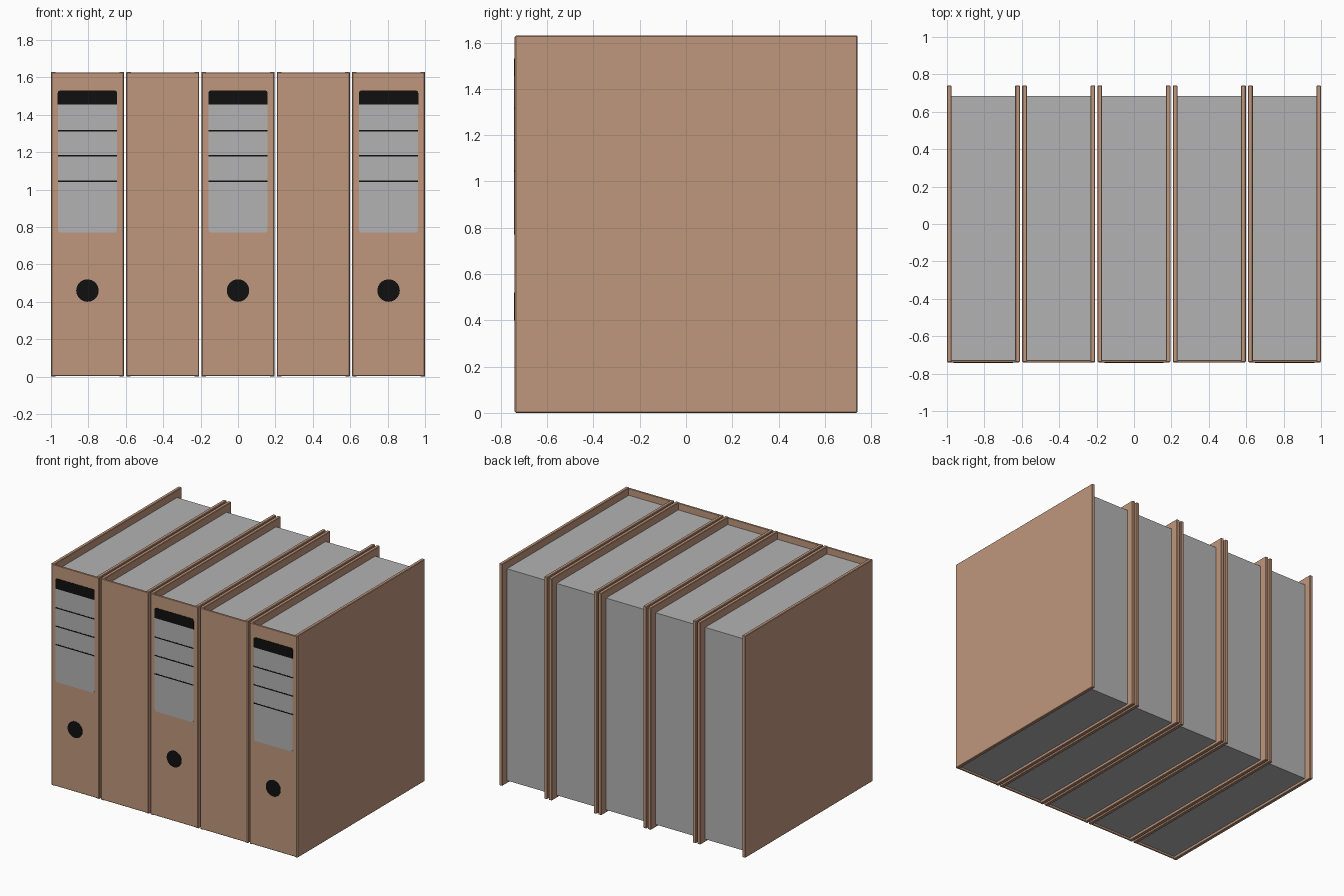
import bpy, bmesh, math

cube = bpy.data.objects.get("Cube")
if cube:
    bpy.data.objects.remove(cube, do_unlink=True)


def material(name, color):
    m = bpy.data.materials.new(name)
    m.use_nodes = True
    m.diffuse_color = (*color, 1)
    m.node_tree.nodes["Principled BSDF"].inputs["Base Color"].default_value = (*color, 1)
    return m


BOARD = material("tan cardboard", (0.53, 0.31, 0.205))
PAPER = material("light grey paper", (0.45, 0.45, 0.45))
BLACK = material("black", (0.005, 0.005, 0.005))


def finish(name, bm, mat):
    bmesh.ops.recalc_face_normals(bm, faces=bm.faces)
    mesh = bpy.data.meshes.new(name)
    bm.to_mesh(mesh)
    bm.free()
    mesh.materials.append(mat)
    obj = bpy.data.objects.new(name, mesh)
    bpy.context.collection.objects.link(obj)
    return obj


def box(name, x, y, z, mat, bevel=0):
    """Box from (min, max) ranges on each axis."""
    bm = bmesh.new()
    bmesh.ops.create_cube(bm, size=1)
    for v in bm.verts:
        v.co = [(a + b) / 2 + c * (b - a) for c, (a, b) in zip(v.co, (x, y, z))]
    obj = finish(name, bm, mat)
    if bevel:
        mod = obj.modifiers.new("soft edge", "BEVEL")
        mod.width = bevel
        mod.segments = 1
    return obj


def plate(name, outline, y, thick, mat):
    """Thin plate facing the front, from an outline of (x, z) points."""
    bm = bmesh.new()
    face = bm.faces.new([bm.verts.new((px, y, pz)) for px, pz in outline])
    out = bmesh.ops.extrude_face_region(bm, geom=[face])
    for v in out["geom"]:
        if isinstance(v, bmesh.types.BMVert):
            v.co.y -= thick
    return finish(name, bm, mat)


def rounded(cx, half, z0, z1, r_low, r_high):
    """Rectangle outline with separate lower and upper corner radii."""
    pts = []
    corners = ((1, z1, -1, r_high), (-1, z1, -1, r_high), (-1, z0, 1, r_low), (1, z0, 1, r_low))
    for i, (sx, z, sz, r) in enumerate(corners):
        steps = 4 if r else 0
        for k in range(steps + 1):
            a = math.pi / 2 * (i + k / max(steps, 1))
            pts.append((cx + sx * (half - r) + r * math.cos(a), z + sz * r + r * math.sin(a)))
    return pts


HEIGHT, FRONT, BACK = 1.63, -0.74, 0.74
HALF, BOARD_T, PITCH = 0.195, 0.025, 0.4025

for i in range(5):
    cx = (i - 2) * PITCH
    tag = f"_{i + 1}"

    # Side covers
    for side, s in (("right", -1), ("left", 1)):
        xs = sorted((cx + s * HALF, cx + s * (HALF - BOARD_T)))
        box(side + "_cover" + tag, xs, (FRONT + 0.003, BACK), (0, HEIGHT), BOARD, 0.003)

    # Spine and paper block
    box("spine" + tag, (cx - HALF + 0.002, cx + HALF - 0.002), (FRONT, FRONT + 0.012),
        (0.004, HEIGHT - 0.004), BOARD, 0.003)
    box("paper_block" + tag, (cx - HALF + BOARD_T, cx + HALF - BOARD_T),
        (FRONT + 0.011, 0.685), (0.02, 1.575), PAPER)

    # Spine label and finger hole on alternate binders
    if i % 2 == 0:
        plate("label" + tag, rounded(cx, 0.157, 0.77, 1.455, 0.015, 0), FRONT, 0.002, PAPER)
        plate("label_header" + tag, rounded(cx, 0.159, 1.455, 1.53, 0, 0.015), FRONT, 0.003, BLACK)
        for n, z in enumerate((1.045, 1.18, 1.315)):
            plate(f"label_line_{n + 1}" + tag, rounded(cx, 0.158, z - 0.004, z + 0.004, 0, 0),
                  FRONT, 0.003, BLACK)
        hole = [(cx + 0.06 * math.cos(k * math.tau / 32), 0.46 + 0.06 * math.sin(k * math.tau / 32))
                for k in range(32)]
        plate("finger_hole" + tag, hole, FRONT, 0.002, BLACK)
